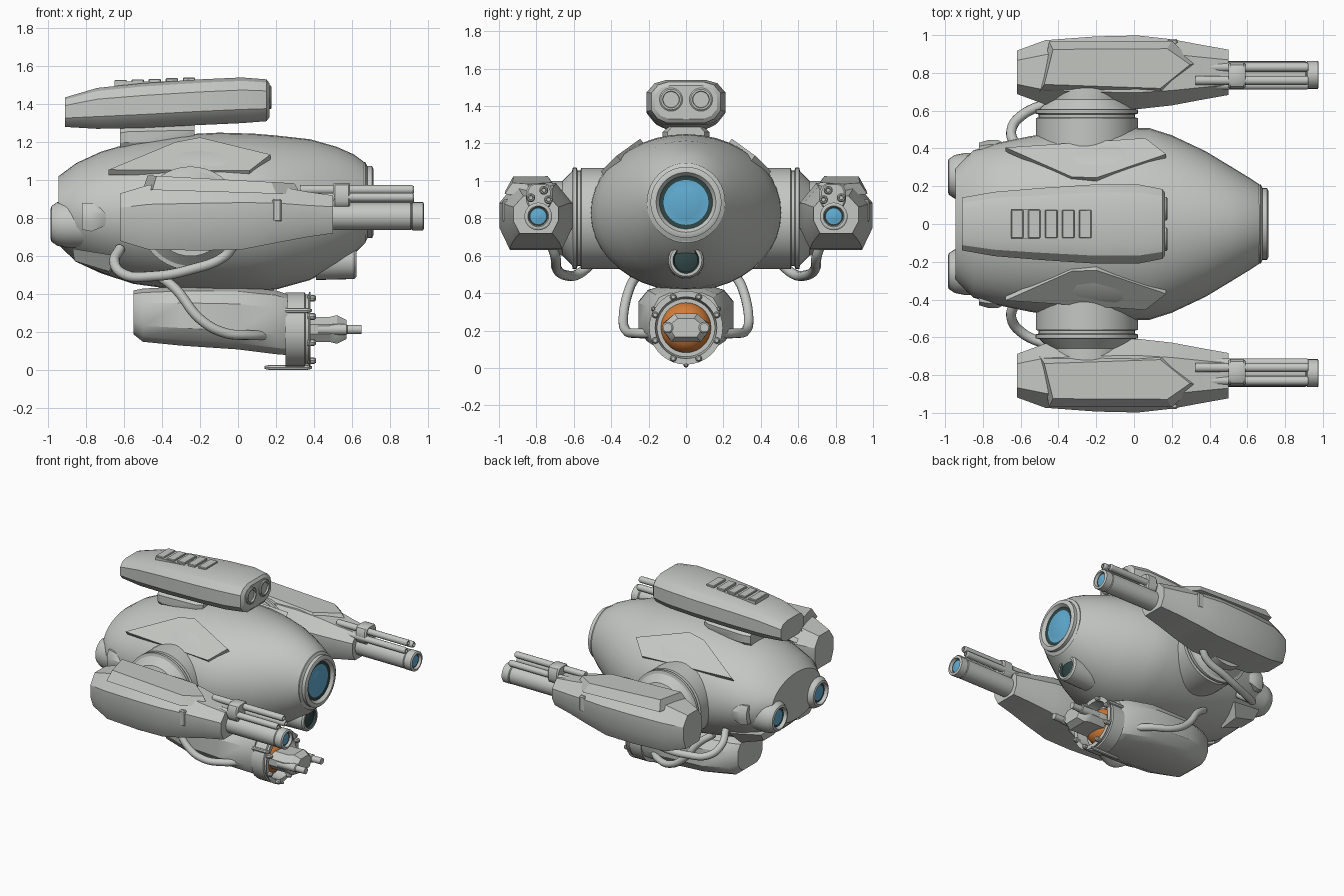
import bpy, bmesh
from math import cos, sin, pi, radians
from mathutils import Vector

old = bpy.data.objects.get("Cube")
if old:
    bpy.data.objects.remove(old, do_unlink=True)


def material(name, rgb):
    m = bpy.data.materials.new(name)
    m.use_nodes = True
    m.diffuse_color = (*rgb, 1)
    b = m.node_tree.nodes["Principled BSDF"]
    b.inputs["Base Color"].default_value = (*rgb, 1)
    b.inputs["Roughness"].default_value = 0.6
    return m


MATS = [material("hull grey", (0.55, 0.57, 0.54)),
        material("dark teal", (0.03, 0.06, 0.06)),
        material("lens blue", (0.12, 0.42, 0.65)),
        material("glow orange", (0.65, 0.2, 0.04))]
GREY, DARK, BLUE, ORANGE = range(4)


def finish(name, bm, smooth=30):
    bmesh.ops.recalc_face_normals(bm, faces=bm.faces)
    me = bpy.data.meshes.new(name)
    bm.to_mesh(me)
    bm.free()
    for m in MATS:
        me.materials.append(m)
    ob = bpy.data.objects.new(name, me)
    bpy.context.collection.objects.link(ob)
    bpy.ops.object.select_all(action="DESELECT")
    ob.select_set(True)
    bpy.context.view_layer.objects.active = ob
    bpy.ops.object.shade_smooth_by_angle(angle=radians(smooth))
    return ob


def circle(n):
    return [(cos(2 * pi * i / n), sin(2 * pi * i / n)) for i in range(n)]


OCTAGON = [(.55, 1), (1, .4), (1, -.35), (.72, -1), (-.72, -1), (-1, -.35), (-1, .4), (-.55, 1)]
SOFT = [(.5, 1), (.8, .85), (1, .45), (1, -.4), (.82, -.8), (.55, -1),
        (-.55, -1), (-.82, -.8), (-1, -.4), (-1, .45), (-.8, .85), (-.5, 1)]


def loft(name, sections, shape, y=0, bands=None, cap=GREY, smooth=30):
    """Skin cross-sections (x, half width, bottom, top) along x."""
    bm = bmesh.new()
    rings = []
    for x, w, lo, hi in sections:
        mid, h = (lo + hi) / 2, (hi - lo) / 2
        rings.append([bm.verts.new((x, y + w * a, mid + h * b)) for a, b in shape])
    n = len(shape)
    for k in range(len(rings) - 1):
        for i in range(n):
            j = (i + 1) % n
            f = bm.faces.new((rings[k][i], rings[k][j], rings[k + 1][j], rings[k + 1][i]))
            f.material_index = (bands or {}).get(k, GREY)
    bm.faces.new(rings[0])
    bm.faces.new(rings[-1]).material_index = cap
    return finish(name, bm, smooth)


def lathe(name, profile, loc, bands=None, cap=GREY, turn=0, n=28):
    """Turned part about the x axis from (x, radius) pairs."""
    ob = loft(name, [(x, r, -r, r) for x, r in profile], circle(n), 0, bands, cap)
    ob.location = loc
    ob.rotation_euler.z = turn
    return ob


def prism(name, base, top):
    """Solid between two matching outlines."""
    bm = bmesh.new()
    a = [bm.verts.new(p) for p in base]
    b = [bm.verts.new(p) for p in top]
    bm.faces.new(a)
    bm.faces.new(b)
    for i in range(len(a)):
        j = (i + 1) % len(a)
        bm.faces.new((a[i], a[j], b[j], b[i]))
    return finish(name, bm, 20)


def box(name, x, y, z, bevel=0.0):
    bm = bmesh.new()
    bmesh.ops.create_cube(bm, size=1)
    for v in bm.verts:
        v.co = [(r[0] + r[1]) / 2 + c * (r[1] - r[0]) for c, r in zip(v.co, (x, y, z))]
    if bevel:
        bmesh.ops.bevel(bm, geom=bm.edges[:], offset=bevel, segments=1, affect="EDGES")
    return finish(name, bm)


def pipe(name, points, radius):
    cu = bpy.data.curves.new(name, "CURVE")
    cu.dimensions = "3D"
    cu.bevel_depth, cu.bevel_resolution, cu.resolution_u = radius, 3, 8
    cu.use_fill_caps = True
    sp = cu.splines.new("BEZIER")
    sp.bezier_points.add(len(points) - 1)
    for b, p in zip(sp.bezier_points, points):
        b.co = p
        b.handle_left_type = b.handle_right_type = "AUTO"
    ob = bpy.data.objects.new(name, cu)
    bpy.context.collection.objects.link(ob)
    cu.materials.append(MATS[GREY])


# Main hull and eye
loft("hull", [(-.945, .30, .66, 1.02), (-.85, .39, .57, 1.09), (-.72, .43, .51, 1.15),
              (-.55, .465, .455, 1.2), (-.3, .50, .42, 1.24), (-.1, .512, .41, 1.25),
              (.08, .508, .412, 1.245), (.2, .47, .425, 1.235), (.38, .385, .475, 1.215),
              (.52, .30, .55, 1.175), (.61, .245, .61, 1.135), (.67, .205, .67, 1.09)],
     circle(40), smooth=40)
lathe("main_eye", [(-.1, .2), (0, .21), (.01, .19), (.035, .19), (.042, .175), (.042, .16), (.02, .142),
                   (.015, .12), (.025, .08), (.03, .03)], (.67, 0, .885),
      {6: DARK, 7: BLUE, 8: BLUE}, BLUE, n=40)
lathe("lower_eye", [(-.2, .1), (0, .095), (.012, .085), (.012, .07), (-.005, .063), (.008, .03)],
      (.61, 0, .575), {3: DARK, 4: DARK}, DARK)

# Top pod, neck, slats and launch tubes
loft("top_pod", [(-.91, .14, 1.28, 1.435), (-.74, .17, 1.27, 1.485), (-.5, .19, 1.275, 1.51),
                 (-.2, .21, 1.29, 1.53), (.02, .21, 1.3, 1.54), (.15, .185, 1.31, 1.53),
                 (.165, .165, 1.33, 1.51)], SOFT)
loft("top_neck", [(-.62, .1, 1.15, 1.29), (-.58, .125, 1.15, 1.3), (-.28, .125, 1.15, 1.31),
                  (-.23, .1, 1.15, 1.31)], OCTAGON)
for i in range(5):
    x = -.65 + i * .09
    box("top_slat", (x, x + .065), (-.075, .075), (1.49, 1.527 + i * .003), .004)
box("top_slat_rail", (-.65, -.22), (-.08, .08), (1.48, 1.518))

# Belly pod, collar, emitter
loft("belly_pod", [(-.55, .15, .19, .42), (-.5, .19, .15, .43), (-.3, .255, .13, .44),
                   (0, .255, .11, .44), (.2, .21, .085, .42), (.26, .18, .08, .4)], SOFT)
lathe("belly_collar", [(-.1, .17), (-.1, .195), (0, .195), (.005, .185), (.02, .185), (.025, .197),
                       (.03, .197), (.03, .165), (-.05, .155)], (.35, 0, .215), n=36)
lathe("belly_glow", [(-.1, .13), (-.05, .14), (0, .125), (.035, .09), (.055, .03)],
      (.33, 0, .215), {i: ORANGE for i in range(4)}, ORANGE)
loft("emitter_block", [(.35, .12, .15, .28), (.48, .12, .15, .28), (.52, .11, .14, .29),
                       (.57, .08, .165, .265)], OCTAGON)
for i in range(8):
    a = (i + .5) * pi / 4
    lathe("collar_bolt", [(0, .018), (.035, .018), (.045, .01)],
          (.365, .178 * cos(a), .215 + .178 * sin(a)), n=8)
for i in range(3):
    a = -pi / 2 + (i - 1) * 2 * pi / 3
    lathe("collar_spike", [(0, .008), (.03, .014), (.22, .014), (.25, .006)],
          (.14, .2 * cos(a), .215 + .2 * sin(a)), n=8)

for s in (-1, 1):
    lathe("launch_tube", [(-.1, .062), (.01, .062), (.015, .055), (.015, .045), (.0, .042)],
          (.162, s * .08, 1.435))
    lathe("emitter_tip", [(-.15, .03), (0, .03), (.005, .024), (.08, .024)], (.57, s * .098, .215), n=14)

    # Rear thrusters and hull fittings
    lathe("thruster", [(-.2, .125), (.04, .125), (.09, .115), (.12, .095), (.125, .08), (.1, .07),
                       (.1, .055), (.108, .02)], (-.86, s * .25, .77), {5: DARK, 6: BLUE}, BLUE, pi)
    loft("side_vent", [(-.82, .04, .74, .88), (-.77, .055, .73, .88), (-.72, .055, .75, .86),
                       (-.67, .03, .77, .84)], OCTAGON, s * .39)
    prism("lower_wedge", [(-.87, s * .15, .64), (-.87, s * .33, .64), (-.62, s * .36, .6), (-.62, s * .15, .6)],
          [(-.86, s * .15, .575), (-.86, s * .28, .575), (-.68, s * .3, .52), (-.68, s * .15, .5)])

    # Flank fin plate, hugging the hull at the rear and standing off at the front
    outline = [(-.68, .405, 1.055), (.06, .455, 1.05), (.17, .37, 1.135), (-.2, .245, 1.225), (-.33, .25, 1.2)]
    top = [Vector((x, s * y, z)) for x, y, z in outline]
    prism("flank_fin", [p - Vector((0, s * .022, .028)) for p in top], top)

    # Shoulder turntable
    lathe("shoulder", [(-.15, .27), (.1, .27), (.105, .255), (.12, .255), (.125, .272), (.145, .272),
                       (.15, .25), (.2, .2), (.26, .2)], (-.25, s * .46, .8), turn=s * pi / 2, n=40)

    # Side gun pod with its armour cover
    loft("gun_pod", [(-.62, .115, .68, .93), (-.47, .17, .635, .975), (-.2, .19, .63, .985),
                     (.02, .195, .635, .988), (.2, .175, .67, .97), (.36, .145, .7, .94),
                     (.5, .12, .72, .92)], OCTAGON, s * .803)
    cover = [(-.45, .965), (.2, .97), (.33, .85), (.16, .67), (-.5, .7)]
    prism("gun_cover", [(x, s * y, .935 - .03 * x) for x, y in cover],
          [(x * .93 - .01, s * (.83 + (y - .83) * .7), 1.0 - .05 * x) for x, y in cover])
    box("gun_latch", (.18, .23), (s * .96 - .02, s * .96 + .02), (.78, .9), .008)

    # Barrels
    lathe("main_barrel", [(-.5, .072), (-.07, .072), (-.065, .068), (-.06, .074), (-.005, .074), (0, .066),
                          (0, .056), (-.02, .05), (-.02, .042), (-.012, .02)],
          (.978, s * .79, .81), {7: DARK, 8: BLUE}, BLUE)
    for y, z in ((.76, .95), (.83, .91), (.735, .9)):
        lathe("small_barrel", [(-.6, .024), (-.01, .024), (0, .018), (0, .012), (-.02, .01)],
              (.925, s * y, z), n=14)
    loft("barrel_clamp", [(.5, .06, .85, .98), (.51, .07, .85, .985), (.58, .07, .85, .985),
                          (.59, .06, .85, .98)], SOFT, s * .785)

    # Hoses
    pipe("gun_hose", [(-.62, s * .4, .64), (-.65, s * .49, .57), (-.6, s * .57, .505), (-.45, s * .64, .495),
                      (-.25, s * .69, .53), (-.07, s * .7, .6), (-.02, s * .72, .66)], .027)
    pipe("belly_pipe", [(-.42, s * .26, .5), (-.33, s * .3, .43), (-.2, s * .335, .27), (-.08, s * .32, .2),
                        (.06, s * .26, .185), (.15, s * .18, .185)], .026)
